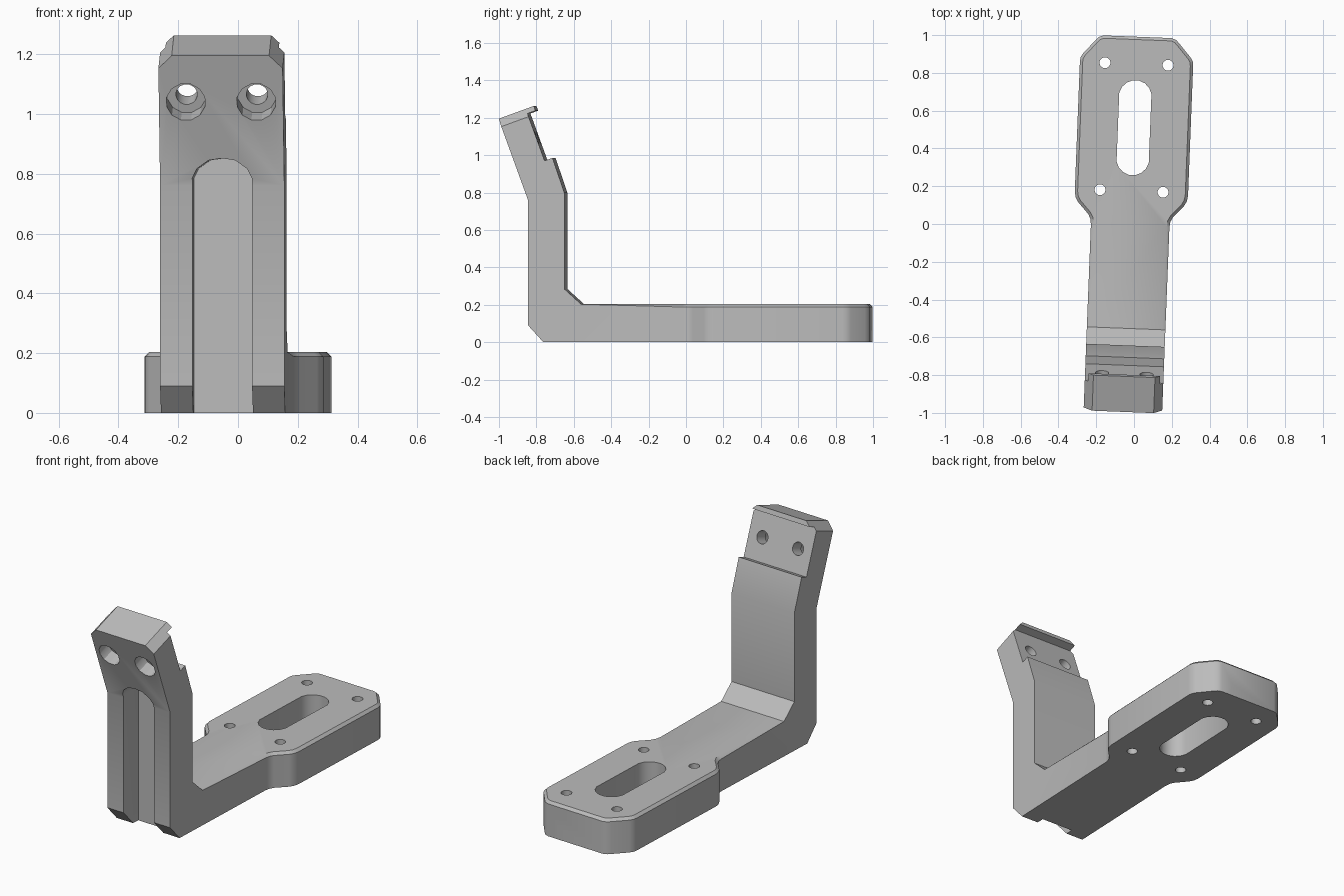
import bpy, bmesh, math
from mathutils import Vector

if "Cube" in bpy.data.objects:
    bpy.data.objects.remove(bpy.data.objects["Cube"], do_unlink=True)

grey = bpy.data.materials.new("machined_grey")
grey.use_nodes = True
grey.diffuse_color = (0.5, 0.5, 0.5, 1)
grey.node_tree.nodes["Principled BSDF"].inputs["Base Color"].default_value = grey.diffuse_color

HEIGHT, ARM_HALF, PLATE_HALF = 0.203, 0.208, 0.30
FILLET_Y = -0.553
tilt = math.radians(20)
up_arm = Vector((0, -math.sin(tilt), math.cos(tilt)))
through = Vector((0, math.cos(tilt), math.sin(tilt)))
across = Vector((1, 0, 0))
bend = Vector((0, -0.837, 0.76))


def prism(name, ring, direction):
    """Closed solid made by sweeping a ring of points along a vector."""
    bm = bmesh.new()
    face = bm.faces.new([bm.verts.new(p) for p in ring])
    swept = bmesh.ops.extrude_face_region(bm, geom=[face], use_keep_orig=True)
    moved = [g for g in swept["geom"] if isinstance(g, bmesh.types.BMVert)]
    bmesh.ops.translate(bm, verts=moved, vec=direction)
    bmesh.ops.recalc_face_normals(bm, faces=bm.faces[:])
    mesh = bpy.data.meshes.new(name)
    bm.to_mesh(mesh)
    bm.free()
    mesh.materials.append(grey)
    obj = bpy.data.objects.new(name, mesh)
    bpy.context.collection.objects.link(obj)
    return obj


def circle(centre, radius, a, b, count):
    return [centre + radius * (math.cos(t) * a + math.sin(t) * b)
            for t in (2 * math.pi * (i + 0.5) / count for i in range(count))]


def combine(body, tool, operation="DIFFERENCE"):
    mod = body.modifiers.new("shape", "BOOLEAN")
    mod.operation, mod.solver, mod.object = operation, "EXACT", tool
    bpy.context.view_layer.objects.active = body
    bpy.ops.object.modifier_apply(modifier=mod.name)
    bpy.data.objects.remove(tool, do_unlink=True)


def on_arm(along, depth, x=0):
    return bend + along * up_arm + depth * through + x * across


# Side profile of the whole bracket, swept across the plate width
lower = [(0.992, 0), (-0.755, 0), (-0.837, 0.09)]
back = [(-0.643, 0.80), (-0.643, 0.285), (FILLET_Y, HEIGHT), (0.992, HEIGHT)]
head = [(0, 0), (0.463, 0), (0.463, 0.2), (0.436, 0.2), (0.436, 0.155),
        (0.167, 0.155), (0.167, 0.2)]
profile = [Vector((0, y, z)) for y, z in lower]
profile += [on_arm(a, d) for a, d in head]
profile += [Vector((0, y, z)) for y, z in back]
half = Vector((0.4, 0, 0))
bracket = prism("bracket", [p - half for p in profile], half * 2)

# Plan outline: narrow arm flaring into the mounting plate
side = [(ARM_HALF, -1.2), (ARM_HALF, -0.01), (0.212, 0.02), (0.225, 0.045),
        (0.28, 0.105), (0.294, 0.13), (PLATE_HALF, 0.16), (PLATE_HALF, 0.85),
        (0.297, 0.872), (0.285, 0.893), (0.222, 0.965), (0.205, 0.983), (0.18, 0.992)]
plan = side + [(-x, y) for x, y in reversed(side)]
combine(bracket, prism("plan_cutter", [(x, y, -0.5) for x, y in plan], Vector((0, 0, 3))),
        "INTERSECT")

# Small chamfer round the top rim of the plate
bm = bmesh.new()
bm.from_mesh(bracket.data)
rim = [e for e in bm.edges
       if all(abs(v.co.z - HEIGHT) < 0.001 and v.co.y > FILLET_Y - 0.01 for v in e.verts)
       and any(abs(f.normal.z) < 0.1 for f in e.link_faces)]
bmesh.ops.bevel(bm, geom=rim, offset=0.015, segments=1, affect="EDGES")
bm.to_mesh(bracket.data)
bm.free()

# Chamfered top corners of the head
for s in (-1, 1):
    corner = [on_arm(0.463 - 0.045, -0.1, s * ARM_HALF),
              on_arm(0.463 + 0.015, -0.1, s * (ARM_HALF - 0.06)),
              on_arm(0.52, -0.1, s * (ARM_HALF - 0.06)),
              on_arm(0.52, -0.1, s * (ARM_HALF + 0.05)),
              on_arm(0.463 - 0.045, -0.1, s * (ARM_HALF + 0.05))]
    combine(bracket, prism("corner_cutter", corner, through * 0.5))

# Arched groove in the front of the column
arch = [(0.1, -0.1), (0.1, 0.785), (0.084, 0.817), (0.045, 0.845)]
groove = arch + [(0, 0.852)] + [(-x, z) for x, z in reversed(arch)]
combine(bracket, prism("groove_cutter", [(x, -1.2, z) for x, z in groove],
                       Vector((0, 0.49, 0))))

# Counterbored bolt holes through the head
for x in (-0.118, 0.118):
    centre = on_arm(0.298, 0, x)
    for radius, start, end, count in ((0.066, -0.1, 0.075, 12), (0.036, -0.1, 0.4, 16)):
        ring = circle(centre + start * through, radius, across, up_arm, count)
        combine(bracket, prism("bolt_cutter", ring, through * (end - start)))

# Long slot and four screw holes in the plate
y_axis, down = Vector((0, 1, 0)), Vector((0, 0, -0.1))
rise = Vector((0, 0, 0.5))
slot = [p + y_axis * (0.165 if p.y > 0 else -0.165)
        for p in circle(down, 0.087, across, y_axis, 16)]
combine(bracket, prism("slot_cutter", [p + y_axis * 0.51 for p in slot], rise))
for x in (-0.167, 0.167):
    for y in (0.175, 0.848):
        ring = circle(Vector((x, y, -0.1)), 0.029, across, y_axis, 16)
        combine(bracket, prism("screw_cutter", ring, rise))

# Finish: slight turn about the vertical, smooth shading with sharp edges
bracket.rotation_euler.z = math.radians(-2.25)
bracket.location.x = -0.02
bpy.ops.object.select_all(action="DESELECT")
bracket.select_set(True)
bpy.context.view_layer.objects.active = bracket
bpy.ops.object.shade_smooth_by_angle()
